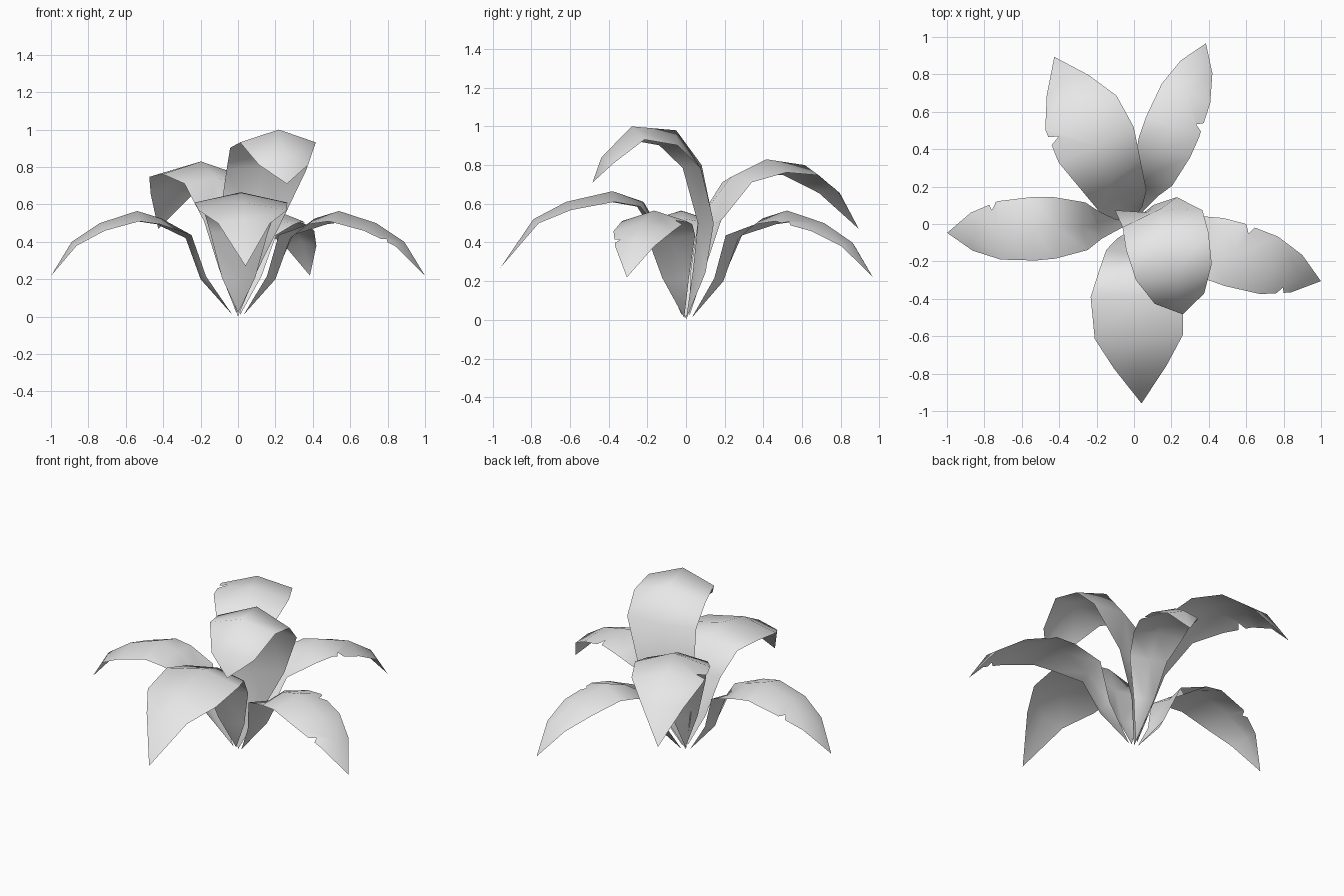
import bpy
import bmesh
from math import radians, sin, cos
from mathutils import Vector

cube = bpy.data.objects.get("Cube")
if cube:
    bpy.data.objects.remove(cube, do_unlink=True)

# One flat colour for the whole plant
leaf_grey = bpy.data.materials.new("leaf_grey")
leaf_grey.use_nodes = True
colour = (0.8, 0.8, 0.8, 1)
leaf_grey.diffuse_color = colour
leaf_grey.node_tree.nodes["Principled BSDF"].inputs["Base Color"].default_value = colour

# Relative half widths from root to tip, for even and for tapering leaves
EVEN = [0, 0.41, 0.75, 0.97, 1, 0.92, 0.6, 0]
TAPERED = [0, 0.36, 0.62, 0.8, 1, 0.95, 0.56, 0]
# Fold depth: a channel near the root, arched beyond it
FOLD = [0, -0.03, -0.03, 0.035, 0.055, 0.045, 0.03, 0]

# Midrib curves as (distance from centre, height)
LOW_ARCH = [(.03, .01), (.2, .2), (.28, .42), (.41, .525), (.54, .565), (.74, .5), (.89, .4), (1, .22)]
FRONT_ARCH = [(.02, .02), (.1, .2), (.16, .44), (.22, .61), (.38, .665), (.62, .61), (.79, .52), (.96, .27)]
HIGH_ARCH = [(.02, .02), (.1, .24), (.17, .5), (.26, .74), (.46, .83), (.68, .8), (.85, .68), (.99, .47)]
UPRIGHT = [(0, 0), (-.03, .25), (-.045, .5), (-.05, .8), (.085, .98), (.32, 1), (.48, .84), (.527, .71)]


def build_leaf(name, curve, widths, angle, half_width, stretch=1, sway=0, fold=1, notches=()):
    """Folded strip of two faces per row; notches are (row, side, fraction)."""
    out = Vector((cos(radians(angle)), sin(radians(angle)), 0))
    side_axis = Vector((-out.y, out.x, 0))
    up = Vector((0, 0, 1))
    last = len(curve) - 1
    mids = [out * r * stretch + up * z + side_axis * sway * min(1, i / 3) ** 1.5
            for i, (r, z) in enumerate(curve)]

    bm = bmesh.new()
    rib = [bm.verts.new(p) for p in mids]
    edges = {1: [], -1: []}
    for i, p in enumerate(mids):
        along = (mids[min(i + 1, last)] - mids[max(i - 1, 0)]).normalized()
        normal = along.cross(side_axis).normalized()
        for side, line in edges.items():
            if i in (0, last):
                line.append(rib[i])
            else:
                offset = side_axis * side * half_width * widths[i] - normal * FOLD[i] * fold
                line.append(bm.verts.new(p + offset))

    # Faces, with a small torn notch where asked for
    for side, line in edges.items():
        for i in range(last):
            loop = [rib[i], line[i]]
            for row, notch_side, f in notches:
                if (row, notch_side) == (i, side):
                    a, b = line[i].co, line[i + 1].co
                    inner = rib[i].co.lerp(rib[i + 1].co, f)
                    for t, depth in ((f - 0.12, 0), (f, 0.25), (f + 0.12, 0)):
                        loop.append(bm.verts.new(a.lerp(b, t).lerp(inner, depth)))
            loop += [line[i + 1], rib[i + 1]]
            loop = list(dict.fromkeys(loop))
            bm.faces.new(loop if side < 0 else loop[::-1])
    bmesh.ops.recalc_face_normals(bm, faces=bm.faces)
    if sum(f.normal.z for f in bm.faces) < 0:
        bmesh.ops.reverse_faces(bm, faces=bm.faces)
    for face in bm.faces:
        face.smooth = True

    mesh = bpy.data.meshes.new(name)
    bm.to_mesh(mesh)
    bm.free()
    mesh.materials.append(leaf_grey)
    leaf = bpy.data.objects.new(name, mesh)
    bpy.context.collection.objects.link(leaf)


# Three low arching leaves
build_leaf("right_leaf", LOW_ARCH, EVEN, 182.7, 0.17, notches=[(5, -1, 0.2)])
build_leaf("left_leaf", LOW_ARCH, EVEN, -17, 0.175, 1.045, notches=[(4, 1, 0.2), (5, -1, 0.65)])
build_leaf("back_left_leaf", LOW_ARCH, EVEN, 68.3, 0.152, 1.04, notches=[(4, -1, 0.3)])

# Broader leaves to the front and back, and the tall curled one
build_leaf("front_leaf", FRONT_ARCH, TAPERED, -87.6, 0.248)
build_leaf("back_right_leaf", HIGH_ARCH, TAPERED, 115.5, 0.222, fold=1.25, notches=[(4, 1, 0.65)])
build_leaf("upright_leaf", UPRIGHT, EVEN, -78, 0.225, sway=0.155, fold=1.6)
